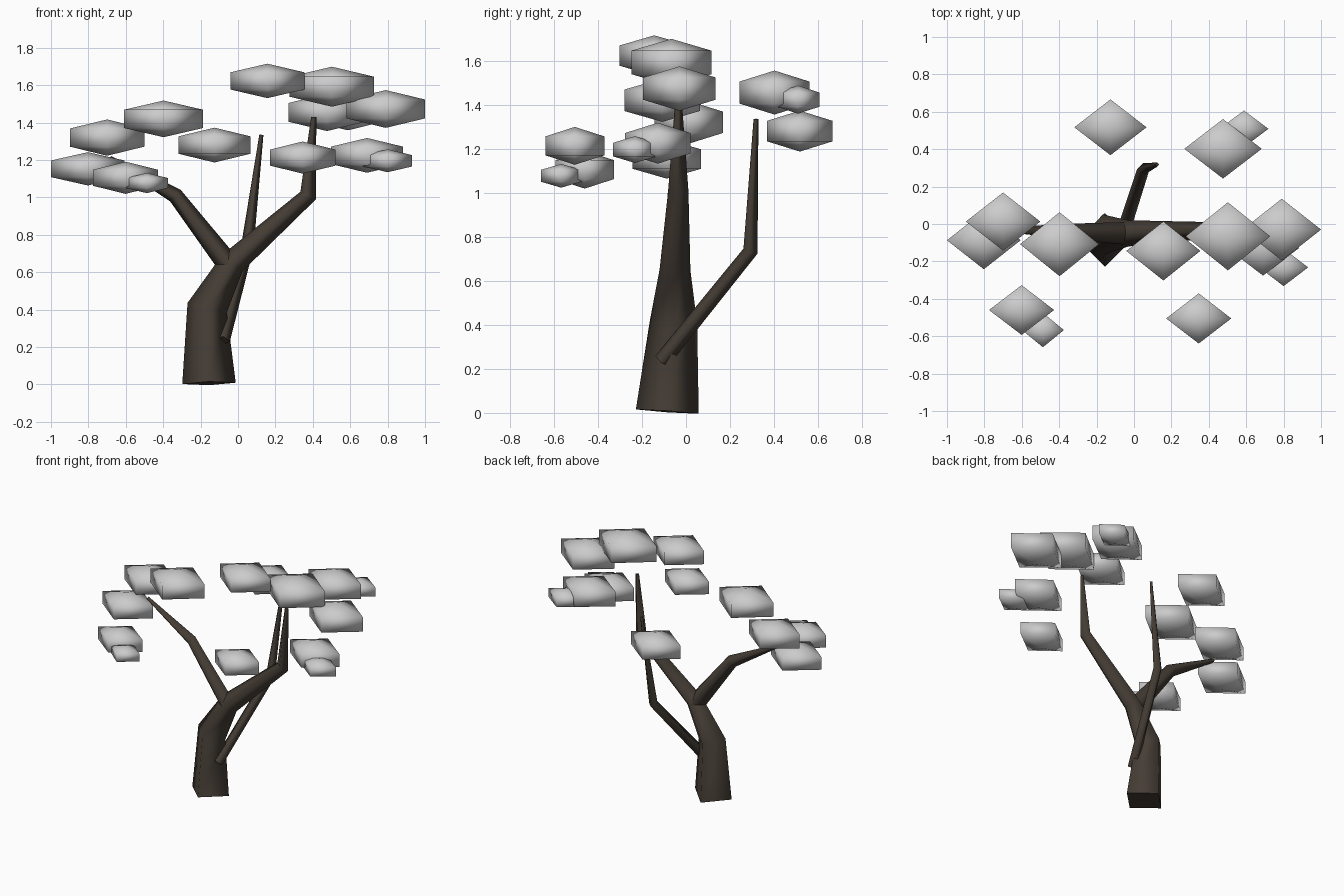
import bpy, bmesh, math
from mathutils import Vector

if "Cube" in bpy.data.objects:
    bpy.data.objects.remove(bpy.data.objects["Cube"])

bark = bpy.data.materials.new("bark")
bark.diffuse_color = (0.06, 0.047, 0.036, 1)
bark.use_nodes = True
bark.node_tree.nodes["Principled BSDF"].inputs["Base Color"].default_value = bark.diffuse_color


def add_object(name, bm, mat=None):
    mesh = bpy.data.meshes.new(name)
    bmesh.ops.recalc_face_normals(bm, faces=bm.faces)
    bm.to_mesh(mesh)
    bm.free()
    if mat:
        mesh.materials.append(mat)
    ob = bpy.data.objects.new(name, mesh)
    bpy.context.collection.objects.link(ob)
    return ob


def limb(name, path):
    """Tapered four-sided tube through (x, y, z, radius) points."""
    bm = bmesh.new()
    pts = [Vector(p[:3]) for p in path]
    rings = []
    for i, p in enumerate(pts):
        t = Vector()
        if i > 0:
            t += (p - pts[i - 1]).normalized()
        if i < len(pts) - 1:
            t += (pts[i + 1] - p).normalized()
        t.normalize()
        u = t.cross(Vector((1, 0, 0)) if abs(t.y) > 0.6 else Vector((0, 1, 0))).normalized()
        if abs(t.y) > 0.6:
            u = t.cross(u).normalized()
        v = t.cross(u)
        if v.y < 0:
            u, v = -u, -v
        r = path[i][3]
        rings.append([bm.verts.new(p + r * d) for d in (u, v, -u, -v)])
    for a, b in zip(rings, rings[1:]):
        for k in range(4):
            n = (k + 1) % 4
            bm.faces.new((a[k], a[n], b[n], b[k])).smooth = True
    bm.faces.new(rings[0])
    bm.faces.new(rings[-1])
    return add_object(name, bm, bark)


def leaf_clump(name, x, y, z, hx, hy, hz):
    """Flattened ball with four segments and three rings."""
    bm = bmesh.new()
    bmesh.ops.create_uvsphere(bm, u_segments=4, v_segments=3, radius=1)
    c = math.cos(math.pi / 6)
    for vert in bm.verts:
        vert.co = Vector((x + vert.co.x * hx / c, y + vert.co.y * hy / c, z + vert.co.z * hz))
    for f in bm.faces:
        f.smooth = True
    return add_object(name, bm)


# Trunk, running on into the right limb
limb("trunk", [(-0.155, -0.085, 0.006, 0.143), (-0.165, -0.057, 0.41, 0.108),
               (-0.03, -0.05, 0.65, 0.07), (0.375, -0.035, 1.01, 0.046),
               (0.405, -0.034, 1.43, 0.014)])
# Left limb
limb("left_branch", [(-0.05, -0.05, 0.64, 0.06), (-0.335, -0.04, 1.01, 0.042),
                     (-0.685, -0.03, 1.21, 0.013)])
# Back limb, sprouting low on the trunk
limb("back_branch", [(-0.08, -0.11, 0.235, 0.037), (0.05, 0.293, 0.735, 0.034),
                     (0.125, 0.318, 1.335, 0.011)])

# Foliage: centre, then half sizes
clumps = [
    (0.157, -0.144, 1.623, 0.198, 0.158, 0.092),
    (0.502, -0.066, 1.592, 0.226, 0.182, 0.107),
    (0.790, -0.030, 1.473, 0.210, 0.165, 0.101),
    (0.476, 0.402, 1.455, 0.207, 0.159, 0.100),
    (0.588, 0.509, 1.423, 0.131, 0.098, 0.064),
    (-0.700, 0.013, 1.320, 0.199, 0.155, 0.097),
    (-0.398, -0.108, 1.420, 0.211, 0.171, 0.098),
    (-0.126, 0.517, 1.280, 0.193, 0.149, 0.093),
    (-0.803, -0.087, 1.153, 0.197, 0.155, 0.089),
    (-0.601, -0.460, 1.105, 0.174, 0.133, 0.086),
    (-0.487, -0.567, 1.077, 0.112, 0.092, 0.054),
    (0.346, -0.505, 1.213, 0.174, 0.134, 0.086),
    (0.690, -0.128, 1.225, 0.193, 0.148, 0.093),
    (0.800, -0.232, 1.196, 0.131, 0.100, 0.061),
]
for i, c in enumerate(clumps, 1):
    leaf_clump(f"leaf_clump_{i}", *c)
